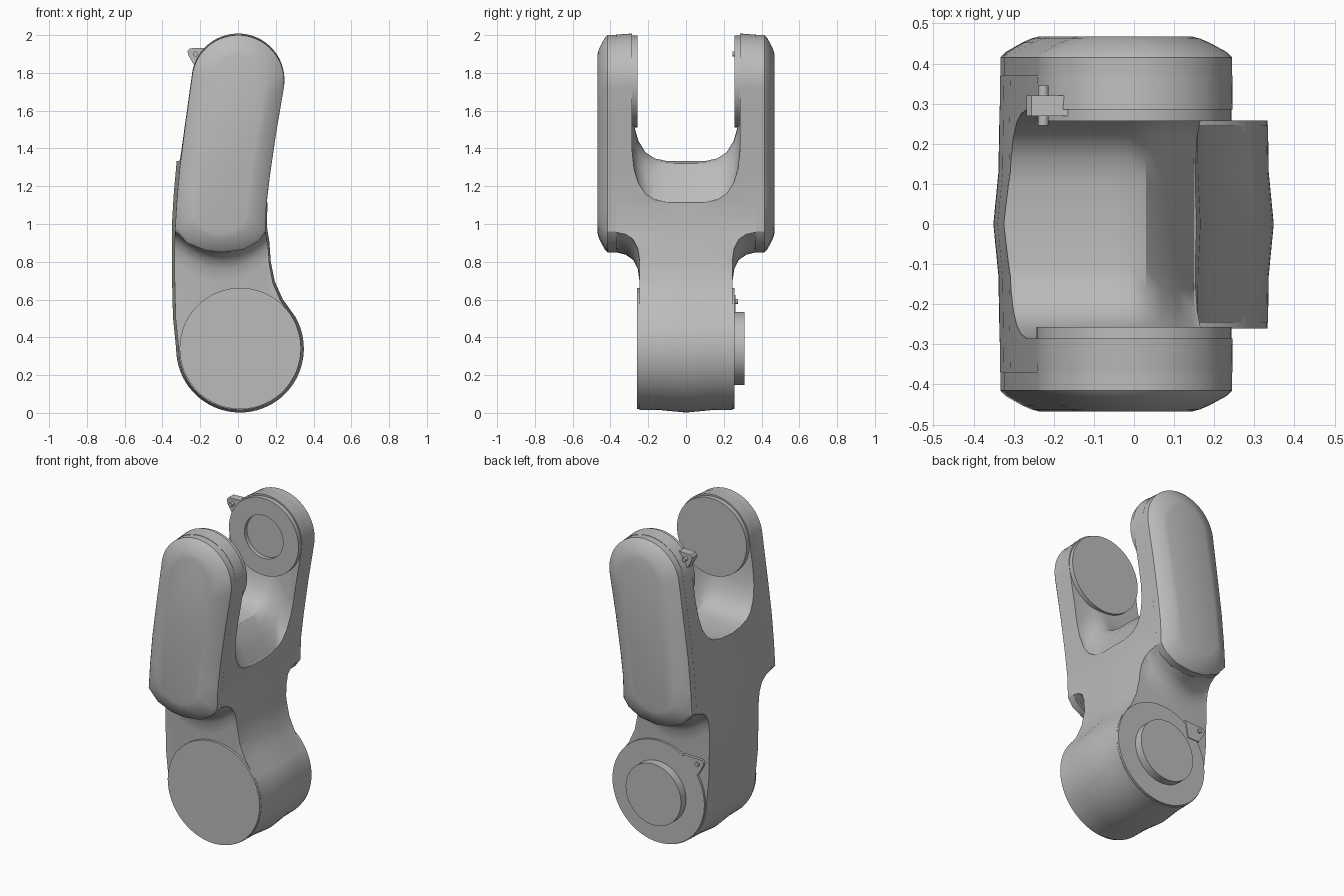
import bpy, bmesh, math

cube = bpy.data.objects.get("Cube")
if cube:
    bpy.data.objects.remove(cube, do_unlink=True)

grey = bpy.data.materials.new("machine_grey")
grey.use_nodes = True
colour = (0.5, 0.5, 0.5, 1)
grey.diffuse_color = colour
grey.node_tree.nodes["Principled BSDF"].inputs["Base Color"].default_value = colour


def loft(name, loops):
    """Skin a list of equal-length point loops and close both ends."""
    bm = bmesh.new()
    rings = [[bm.verts.new(p) for p in loop] for loop in loops]
    for a, b in zip(rings, rings[1:]):
        for i in range(len(a)):
            j = (i + 1) % len(a)
            bm.faces.new((a[i], a[j], b[j], b[i]))
    bm.faces.new(rings[0][::-1])
    bm.faces.new(rings[-1])
    bmesh.ops.recalc_face_normals(bm, faces=bm.faces)
    mesh = bpy.data.meshes.new(name)
    bm.to_mesh(mesh)
    bm.free()
    mesh.materials.append(grey)
    obj = bpy.data.objects.new(name, mesh)
    bpy.context.collection.objects.link(obj)
    return obj


def activate(obj):
    bpy.ops.object.select_all(action='DESELECT')
    obj.select_set(True)
    bpy.context.view_layer.objects.active = obj


def smooth(obj, angle=32):
    activate(obj)
    bpy.ops.object.shade_smooth_by_angle(angle=math.radians(angle))


def arc(cx, cz, r, start, end, n):
    steps = [math.radians(start + (end - start) * i / n) for i in range(n + 1)]
    return [(cx + r * math.cos(a), cz + r * math.sin(a)) for a in steps]


def turned(name, cx, cz, stations):
    """Round part along y from (y, radius) stations."""
    loops = [[(x, y, z) for x, z in arc(cx, cz, r, 0, 360, 64)[:-1]] for y, r in stations]
    smooth(loft(name, loops))


# Side outlines shared by the body and the arm covers
top_arc = arc(0, 1.755, 0.245, -10, 168, 28)
right_edge = [(0.145, 0.96), (0.15, 1.1), (0.168, 1.25), (0.2, 1.47)]
left_edge = [(-0.282, 1.5), (-0.308, 1.3), (-0.324, 1.12), (-0.333, 0.97)]
barrel = arc(0.01, 0.34, 0.322, 180, 390, 40)
body_outline = (right_edge + top_arc + left_edge + [(-0.334, 0.75), (-0.328, 0.5)]
                + barrel + [(0.225, 0.59), (0.185, 0.68), (0.165, 0.78), (0.158, 0.88)])
cover_outline = (right_edge + top_arc + left_edge
                 + [(-0.27, 0.9), (-0.17, 0.86), (-0.08, 0.85), (0.03, 0.865), (0.11, 0.91)])

# Body: side outline with a slight bulge on the middle line
bulge = [(-0.4, 1), (-0.13, 1.012), (0, 1.05), (0.13, 1.012), (0.4, 1)]
body = loft("fork_body", [[(x * k, y, 0.34 + (z - 0.34) * k) for x, z in body_outline]
                          for y, k in bulge])

# Fork section swept across x: neck fillets curve up, the saddle rolls down to +x
neck = [(0.245, -0.1), (0.245, 0.69), (0.255, 0.76), (0.28, 0.81), (0.32, 0.838), (0.37, 0.85)]
wall = [(0.37, 2.2), (0.285, 2.2)]
saddle = [(0.285, 1.62), (0.275, 1.52), (0.252, 1.44), (0.215, 1.38),
          (0.165, 1.347), (0.1, 1.333)]


def section(x):
    lift = 0.11 * min(1, ((x + 0.09) / 0.24) ** 2)
    t = max(0, min(1, (x - 0.01) / 0.15))
    drop = 0.24 * t ** 1.5
    half = [(y, z + (lift if z > 0 else 0)) for y, z in neck] + wall
    half += [(y, z - drop) for y, z in saddle]
    return [(x, y, z) for y, z in half] + [(x, -y, z) for y, z in reversed(half)]


stations = [-0.5, -0.33] + [-0.29 + 0.04 * i for i in range(13)] + [0.5]
cutter = loft("fork_section", [section(x) for x in stations])
cutter.hide_render = True
mod = body.modifiers.new("fork_shape", 'BOOLEAN')
mod.operation = 'INTERSECT'
mod.solver = 'EXACT'
mod.object = cutter
activate(body)
bpy.ops.object.modifier_apply(modifier=mod.name)
bpy.data.objects.remove(cutter, do_unlink=True)
smooth(body)


# Arm covers with a soft chamfered outer rim
def cover_loop(y, inset):
    loop = []
    for x, z in cover_outline:
        spine = -0.1 * min(1, max(0, (1.755 - z) / 0.8)) ** 0.8
        loop.append((spine + (x - spine) * (1 - inset / 0.24), y,
                     1.425 + (z - 1.425) * (1 - inset / 0.575)))
    return loop


rim = [(0.355, 0.006), (0.368, 0.006), (0.368, 0), (0.415, 0), (0.428, 0.012),
       (0.452, 0.055), (0.462, 0.078), (0.468, 0.1)]
for side, label in ((-1, "front"), (1, "back")):
    smooth(loft(label + "_arm_cover", [cover_loop(side * y, k) for y, k in rim]))

# Wrist joint faces inside the fork
turned("front_joint_disc", 0, 1.755, [(-0.3, 0.243), (-0.257, 0.243)])
turned("back_joint_ring", 0, 1.755,
       [(0.3, 0.243), (0.257, 0.243), (0.257, 0.135), (0.283, 0.135)])

# Elbow joint faces and boss
turned("elbow_front_disc", 0.012, 0.341, [(-0.2, 0.321), (-0.26, 0.321)])
turned("elbow_back_disc", 0.012, 0.341,
       [(0.2, 0.321), (0.258, 0.321), (0.258, 0.193), (0.309, 0.193)])


# Small lugs with a cross pin
def lug(name, x, y, z, width, pin_half):
    outline = [(0.1, 0.035), (-0.03, 0.03), (-0.042, 0.015), (-0.035, -0.01),
               (0, -0.07), (0.08, -0.07)]
    loft(name, [[(x + dx, y + s * width, z + dz) for dx, dz in outline] for s in (-1, 1)])
    turned(name + "_pin", x, z, [(y - pin_half, 0.013), (y + pin_half, 0.013)])


lug("wrist_lug", -0.226, 0.295, 1.9, 0.026, 0.05)
lug("elbow_lug", -0.265, 0.245, 0.59, 0.018, 0.03)
